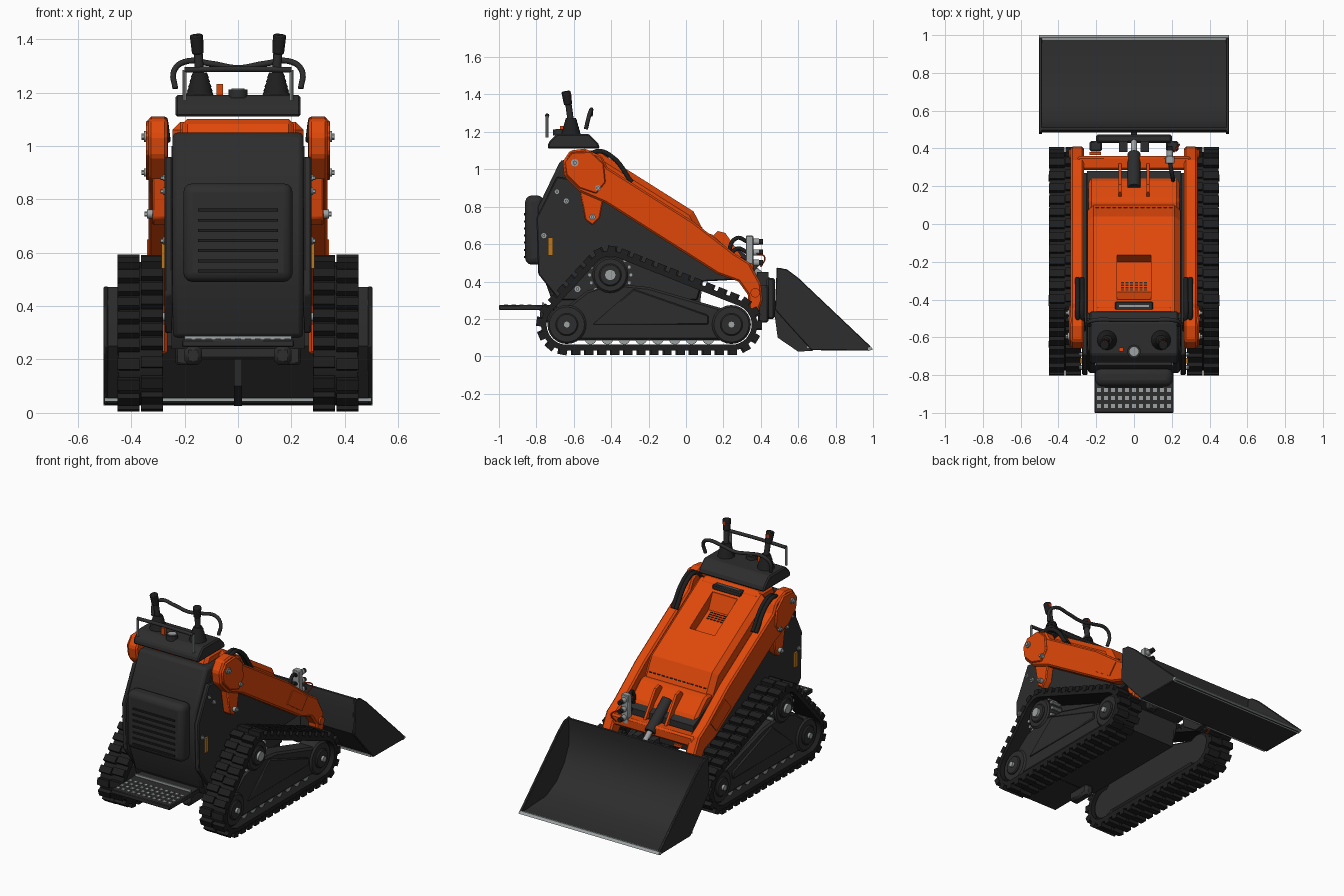
import bpy, bmesh, math
from mathutils import Vector, Matrix

cube = bpy.data.objects.get("Cube")
if cube:
    bpy.data.objects.remove(cube)


def material(name, r, g, b):
    m = bpy.data.materials.new(name)
    m.use_nodes = True
    m.diffuse_color = (r, g, b, 1)
    m.node_tree.nodes["Principled BSDF"].inputs["Base Color"].default_value = (r, g, b, 1)
    return m


ORANGE = material("orange paint", .74, .064, .003)
DARK = material("dark grey paint", .026, .026, .026)
RUBBER = material("black rubber", .013, .013, .013)
STEEL = material("light steel", .34, .36, .36)
AMBER = material("amber reflector", .5, .19, .015)
RED = material("red button", .45, .03, .01)


def finish(name, bm, mat, mirror=False, bevel=0, seg=1, smooth=True):
    bmesh.ops.recalc_face_normals(bm, faces=bm.faces)
    me = bpy.data.meshes.new(name)
    bm.to_mesh(me)
    bm.free()
    ob = bpy.data.objects.new(name, me)
    bpy.context.collection.objects.link(ob)
    me.materials.append(mat)
    bpy.ops.object.select_all(action='DESELECT')
    ob.select_set(True)
    bpy.context.view_layer.objects.active = ob
    if smooth:
        bpy.ops.object.shade_smooth_by_angle(angle=math.radians(35))
    if bevel:
        b = ob.modifiers.new("Bevel", 'BEVEL')
        b.width, b.segments, b.angle_limit = bevel, seg, math.radians(35)
        b.limit_method = 'ANGLE'
    if mirror:
        ob.modifiers.new("Mirror", 'MIRROR')
    return ob


def add_box(bm, lo, hi):
    lo, hi = Vector(lo), Vector(hi)
    mat = Matrix.Translation((lo + hi) / 2) @ Matrix.Diagonal((*(hi - lo), 1))
    bmesh.ops.create_cube(bm, size=1, matrix=mat)


def box(name, mat, lo, hi, **kw):
    bm = bmesh.new()
    add_box(bm, lo, hi)
    return finish(name, bm, mat, **kw)


def prism(name, mat, pts, x0, x1, **kw):
    """Side profile of (y, z) points extruded across x."""
    bm = bmesh.new()
    f = bm.faces.new([bm.verts.new((x0, y, z)) for y, z in pts])
    ext = bmesh.ops.extrude_face_region(bm, geom=[f])["geom"]
    bmesh.ops.translate(bm, vec=(x1 - x0, 0, 0), verts=[v for v in ext if isinstance(v, bmesh.types.BMVert)])
    return finish(name, bm, mat, **kw)


def add_cyl(bm, p, q, r, r2=None, sides=24):
    p, q = Vector(p), Vector(q)
    rot = (q - p).to_track_quat('Z', 'Y').to_matrix().to_4x4()
    bmesh.ops.create_cone(bm, cap_ends=True, segments=sides, radius1=r, radius2=r if r2 is None else r2,
                          depth=(q - p).length, matrix=Matrix.Translation((p + q) / 2) @ rot)


def cyl(name, mat, p, q, r, r2=None, sides=24, **kw):
    bm = bmesh.new()
    add_cyl(bm, p, q, r, r2, sides)
    return finish(name, bm, mat, **kw)


def tube(name, mat, pts, r, mirror=False):
    cu = bpy.data.curves.new(name, 'CURVE')
    cu.dimensions, cu.bevel_depth, cu.bevel_resolution, cu.use_fill_caps = '3D', r, 3, True
    cu.resolution_u = 6
    sp = cu.splines.new('BEZIER')
    sp.bezier_points.add(len(pts) - 1)
    for bp, p in zip(sp.bezier_points, pts):
        bp.co = p
        bp.handle_left_type = bp.handle_right_type = 'AUTO'
    cu.materials.append(mat)
    ob = bpy.data.objects.new(name, cu)
    bpy.context.collection.objects.link(ob)
    if mirror:
        ob.modifiers.new("Mirror", 'MIRROR')


# Tracks: belt wrapped round rear wheel, front wheel and sprocket
WHEELS = [(-.637, .17, .138), (.243, .17, .138), (-.405, .435, .13)]


def wrap(off, n=120):
    out = []
    for i in range(n):
        a = 2 * math.pi * i / n
        c, s = math.cos(a), math.sin(a)
        y, z, r = max(WHEELS, key=lambda w: w[0] * c + w[1] * s + w[2])
        out.append(Vector((y + (r + off) * c, z + (r + off) * s)))
    return out


bm = bmesh.new()
loops = [[bm.verts.new((x, p.x, p.y)) for p in wrap(off)]
         for x, off in ((.282, -.03), (.282, 0), (.448, 0), (.448, -.03))]
for a, b in zip(loops, loops[1:] + loops[:1]):
    for i in range(len(a)):
        bm.faces.new((a[i - 1], a[i], b[i], b[i - 1]))
finish("track_belt", bm, RUBBER, mirror=True)

bm = bmesh.new()
path = wrap(0)
segs = [(path[i - 1], path[i]) for i in range(len(path))]
total = sum((b - a).length for a, b in segs)
count = 40
for k in range(count):
    d = total * k / count
    for a, b in segs:
        if d <= (b - a).length:
            break
        d -= (b - a).length
    t = (b - a).normalized()
    p = a + t * d
    for x, shift in ((.322, 0), (.41, .008)):
        q = p + t * shift + Vector((t.y, -t.x)) * .008
        m = Matrix.Translation((x, q.x, q.y)) @ Matrix.Rotation(math.atan2(t.y, t.x), 4, 'X')
        bmesh.ops.create_cube(bm, size=1, matrix=m @ Matrix.Diagonal((.082, .042, .034, 1)))
finish("track_lugs", bm, RUBBER, mirror=True, smooth=False)

prism("track_frame", DARK, [(-.72, .2), (-.53, .35), (-.4, .39), (-.2, .37), (.18, .26), (.3, .24), (.34, .17),
                            (.28, .085), (-.66, .085), (-.73, .13)], .3, .415, mirror=True, bevel=.012)
prism("frame_rib", DARK, [(-.28, .36), (.12, .22), (.12, .17), (-.5, .17)], .41, .425, mirror=True, bevel=.006)
for label, (y, z, r) in zip(("rear_wheel", "front_wheel", "sprocket"), WHEELS):
    cyl(label, DARK, (.3, y, z), (.425, y, z), r - .034, mirror=True, bevel=.01)
    cyl(label + "_hub", DARK, (.4, y, z), (.437, y, z), .06, mirror=True, bevel=.006)
    cyl(label + "_cap", STEEL, (.42, y, z), (.452, y, z), .03 if label == "sprocket" else .018, mirror=True)
bm = bmesh.new()
for i in range(16):
    a = math.tau * i / 16
    y, z = -.405 + .11 * math.cos(a), .435 + .11 * math.sin(a)
    add_cyl(bm, (.34, y, z), (.41, y, z), .011, sides=10)
finish("sprocket_teeth", bm, STEEL, mirror=True)
bm = bmesh.new()
for i in range(8):
    y = -.51 + i * .09
    add_cyl(bm, (.31, y, .095), (.405, y, .095), .032, sides=16)
finish("track_rollers", bm, STEEL, mirror=True)

# Chassis, end panel and side plates
prism("chassis", DARK, [(-.7, .28), (-.68, .24), (.07, .24), (.09, .4), (.28, .41), (.28, .53), (.1, .62),
                        (-.45, .96), (-.5, 1.0), (-.62, 1.0), (-.75, .75), (-.76, .5)], -.25, .25)
prism("end_panel", DARK, [(-.71, .28), (-.79, .5), (-.79, .8), (-.67, 1.05), (-.52, 1.05), (-.52, .28)],
      -.245, .245, bevel=.018, seg=2)
prism("side_plate", DARK, [(-.68, .3), (-.79, .44), (-.8, .74), (-.69, .96), (-.5, .93), (.27, .44), (.27, .41),
                           (.09, .4), (.06, .3)], .245, .275, mirror=True, bevel=.006)
box("grille_cover", DARK, (-.205, -.86, .49), (.205, -.76, .86), bevel=.035, seg=3)
bm = bmesh.new()
for i in range(7):
    add_box(bm, (-.15, -.867, .526 + i * .038), (.15, -.855, .537 + i * .038))
finish("grille_slats", bm, RUBBER)
box("side_reflector", AMBER, (.273, -.738, .54), (.286, -.71, .635), mirror=True)

# Standing platform
box("platform", DARK, (-.21, -1.0, .247), (.21, -.69, .274), bevel=.004)
box("platform_hinge", STEEL, (-.2, -.77, .27), (.2, -.76, .288))
bm = bmesh.new()
for i in range(11):
    for j in range(4):
        x, y = -.185 + i * .037, -.963 + j * .042
        add_box(bm, (x - .011, y - .011, .27), (x + .011, y + .011, .278))
finish("platform_grip", bm, STEEL)
box("platform_bracket", DARK, (.135, -.78, .18), (.2, -.62, .25), mirror=True, bevel=.015)

# Hood with a sunken tray
hood = prism("hood", ORANGE, [(-.5, 1.09), (-.46, 1.09), (.04, .775), (.1, .66), (.1, .55), (-.5, .85)],
             -.245, .245, bevel=.03, smooth=False)
cutter = prism("tray_cutter", ORANGE, [(-.4, 1.15), (-.165, 1.0), (-.165, .905), (-.2, .855), (-.36, .95),
                                       (-.4, 1.045)], -.09, .09, smooth=False)
mod = hood.modifiers.new("Tray", 'BOOLEAN')
mod.object, mod.solver = cutter, 'EXACT'
bpy.context.view_layer.objects.active = hood
for m in list(hood.modifiers):
    bpy.ops.object.modifier_apply(modifier=m.name)
bpy.data.objects.remove(cutter)
bm = bmesh.new()
for i in range(4):
    y = -.35 + i * .013
    z = .95 - .594 * (y + .36)
    for j in range(6):
        x = -.06 + j * .024
        add_box(bm, (x - .008, y - .004, z - .006), (x + .008, y + .004, z + .002))
finish("tray_vents", bm, DARK)
bm = bmesh.new()
for i in range(14):
    x = -.195 + i * .03
    add_box(bm, (x - .01, .08, .68), (x + .01, .088, .69))
finish("hood_vents", bm, DARK)
box("hood_handle", DARK, (-.1, -.46, 1.06), (.1, -.41, 1.092), bevel=.006)
box("hood_handle_trim", STEEL, (-.08, -.44, 1.085), (.08, -.43, 1.096))
prism("nose", ORANGE, [(.05, .66), (.13, .66), (.24, .56), (.26, .47), (.05, .47)], -.24, .24, bevel=.015,
      smooth=False)
prism("nose_lug", ORANGE, [(.1, .6), (.17, .67), (.21, .66), (.32, .5), (.1, .5)], .067, .083, mirror=True)
prism("neck", ORANGE, [(-.64, 1.03), (-.6, 1.1), (-.45, 1.1), (-.42, 1.03)], -.21, .21, bevel=.02, smooth=False)

# Lift arms, brackets, cross tube and pins
prism("lift_arm", ORANGE, [(-.66, 1.04), (-.62, 1.1), (-.54, 1.11), (-.45, 1.07), (-.42, 1.01), (.04, .72), (.26, .55),
                           (.34, .5), (.4, .39), (.41, .3), (.38, .22), (.34, .22), (.33, .33), (.28, .4), (.17, .44),
                           (-.43, .82), (-.57, .88), (-.65, .96)], .265, .335, mirror=True, bevel=.01, smooth=False)
prism("arm_head_plate", ORANGE, [(-.65, 1.04), (-.61, 1.09), (-.51, 1.095), (-.44, 1.03), (-.43, .93), (-.48, .87),
                                 (-.57, .9), (-.64, .97)], .33, .345, mirror=True, bevel=.005)
prism("arm_strut", ORANGE, [(-.57, .9), (-.44, .85), (-.46, .74), (-.5, .7), (-.54, .73)], .27, .32, mirror=True,
      bevel=.006)
prism("arm_patch", ORANGE, [(.02, .58), (.08, .65), (.23, .55), (.17, .48)], .332, .34, mirror=True)
box("cross_tube", ORANGE, (-.3, .285, .43), (.3, .36, .5), bevel=.012)
bm = bmesh.new()
for x, y, z, r in ((.352, -.595, 1.035, .02), (.352, -.47, .9, .015), (.34, -.5, .745, .016), (.28, -.64, .83, .014),
                   (.28, -.76, .645, .014), (.28, -.69, .88, .012), (.28, -.58, .36, .016)):
    add_cyl(bm, (x - .03, y, z), (x, y, z), r, sides=12)
    add_cyl(bm, (x, y, z), (x + .01, y, z), r * .6, sides=6)
finish("pins_and_bolts", bm, STEEL, mirror=True)
cyl("arm_end_pin", ORANGE, (.33, .37, .34), (.345, .37, .34), .025, mirror=True)
for i in range(2):
    x = .275 + i * .024
    tube("arm_hose", RUBBER, [(x - .01, -.56, 1.02), (x, -.48, 1.095), (x, -.4, 1.07), (x, -.29, .93)], .013,
         mirror=True)

# Tilt cylinder, coupler and hydraulic block
cyl("tilt_cylinder", DARK, (0, .19, .6), (0, .37, .46), .034)
cyl("tilt_rod", STEEL, (0, .36, .468), (0, .44, .405), .017)
box("coupler", DARK, (-.2, .43, .2), (.2, .475, .42), bevel=.01)
box("coupler_hook", DARK, (.17, .385, .18), (.235, .44, .38), mirror=True, bevel=.008)
box("coupler_ear", DARK, (.035, .38, .33), (.08, .44, .45), mirror=True)
box("valve_block", STEEL, (.165, .32, .46), (.215, .36, .645), bevel=.004)
for z in (.5, .555, .612):
    cyl("valve_coupling", STEEL, (.19, .35, z), (.19, .39, z), .017, sides=12)
    cyl("valve_cap", RUBBER, (.19, .385, z), (.19, .412, z), .015, sides=12)
    tube("valve_hose", RUBBER, [(.19, .33, z), (.2, .27, z + .02), (.21, .22, z - .08)], .011)
tube("red_lanyard", RED, [(.21, .38, .55), (.24, .42, .53), (.22, .4, .48)], .004)
box("safety_tag", ORANGE, (-.235, .365, .42), (-.175, .38, .435))

# Bucket
prism("bucket_shell", DARK, [(.497, .472), (.485, .42), (.485, .25), (.55, .17), (.67, .035), (.985, .03), (.985, .045),
                             (.74, .055), (.63, .11), (.55, .2), (.505, .3), (.505, .42), (.512, .472)], -.49, .49)
prism("bucket_side", DARK, [(.485, .475), (.54, .465), (.6, .42), (.985, .055), (.985, .03), (.67, .033),
                            (.55, .165), (.475, .25)], .487, .503, mirror=True, bevel=.004)
prism("cutting_edge", STEEL, [(.972, .028), (1.0, .037), (.988, .052), (.975, .05)], -.503, .503)
prism("bucket_rib", DARK, [(.47, .25), (.49, .1), (.6, .025), (.68, .03), (.5, .26)], -.015, .015)
box("bucket_wear_bar", STEEL, (-.5, .645, .043), (.5, .66, .056))

# Control console
prism("console", DARK, [(-.74, 1.11), (-.735, 1.145), (-.69, 1.19), (-.52, 1.19), (-.47, 1.14), (-.46, 1.11)],
      -.235, .235, bevel=.008, smooth=False)
for s in (-1, 1):
    bm = bmesh.new()
    for i in range(5):
        z = 1.185 + i * .018
        add_cyl(bm, (s * .143, -.615, z), (s * .143, -.615, z + .018), .054 - i * .005, .046 - i * .005)
    finish("joystick_boot", bm, RUBBER)
    cyl("joystick_rod", DARK, (s * .143, -.615, 1.25), (s * .15, -.63, 1.36), .017)
    cyl("joystick_grip", RUBBER, (s * .15, -.63, 1.345), (s * .156, -.642, 1.417), .022, .025, bevel=.006, seg=2)
    cyl("joystick_button", RED, (s * .156, -.625, 1.395), (s * .157, -.614, 1.396), .012, sides=10)
    cyl("guard_post", STEEL, (s * .2, -.742, 1.17), (s * .2, -.742, 1.285), .008, sides=10)
tube("front_guard_bar", DARK, [(-.2, -.742, 1.285), (0, -.742, 1.288), (.2, -.742, 1.285)], .011)
tube("hand_bar", DARK, [(-.235, -.535, 1.215), (-.24, -.52, 1.28), (-.2, -.508, 1.315), (-.1, -.508, 1.308),
                        (0, -.508, 1.292), (.1, -.508, 1.308), (.2, -.508, 1.315), (.24, -.52, 1.28),
                        (.235, -.535, 1.215)], .011)
cyl("gauge", DARK, (0, -.675, 1.18), (0, -.675, 1.212), .036)
cyl("gauge_face", STEEL, (0, -.675, 1.21), (0, -.675, 1.215), .024)
box("key_switch", ORANGE, (-.08, -.675, 1.18), (-.056, -.655, 1.232))
